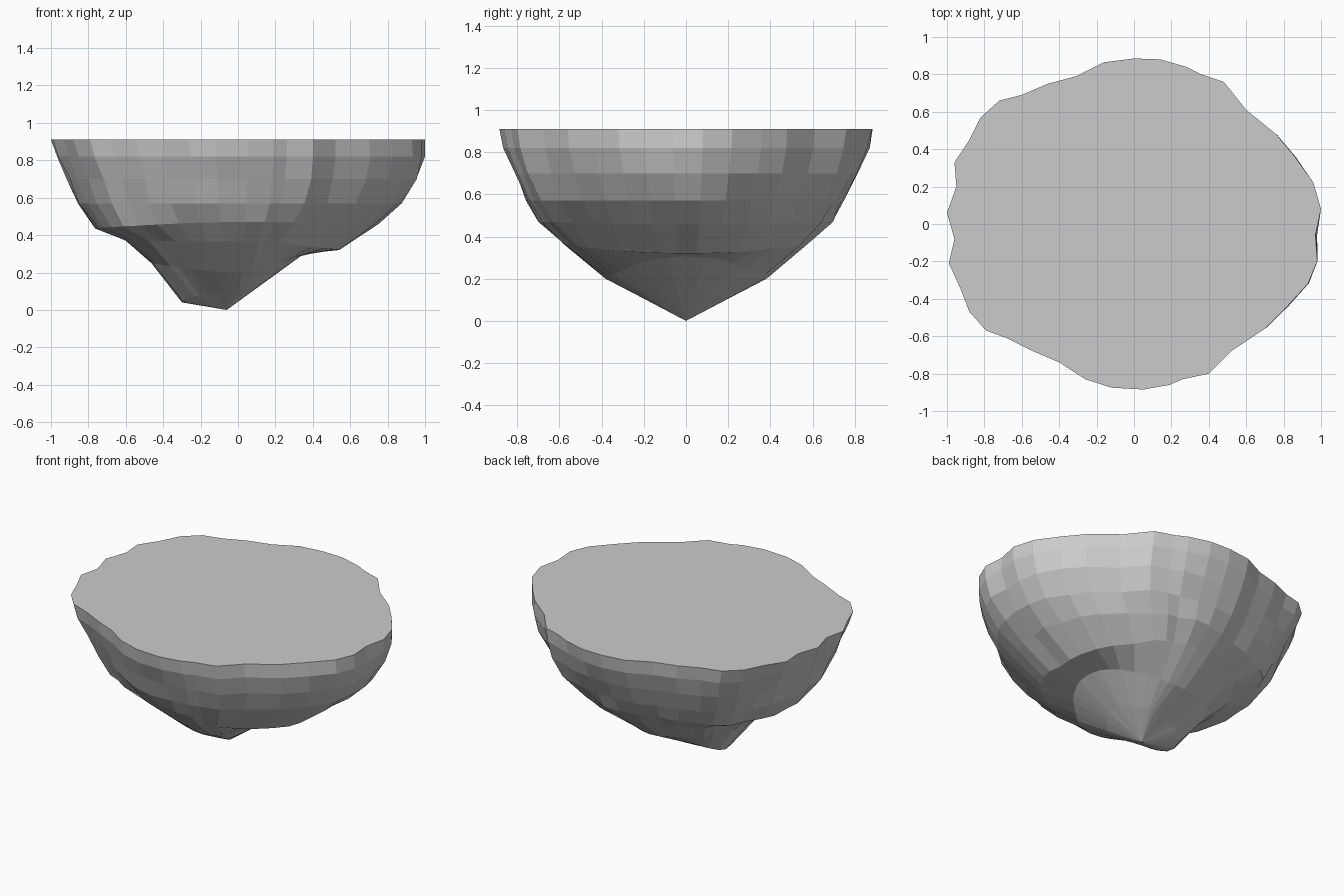
import bpy, bmesh, math, random

if "Cube" in bpy.data.objects:
    bpy.data.objects.remove(bpy.data.objects["Cube"])

random.seed(4)

# Rim outline seen from above, counter-clockwise from the right
rim = [(1.0, .08), (.96, .22), (.86, .36), (.76, .48), (.60, .61), (.48, .76), (.36, .80), (.28, .84),
       (.14, .88), (0, .885), (-.16, .865), (-.31, .79), (-.46, .75), (-.60, .69), (-.72, .66), (-.82, .57),
       (-.88, .45), (-.96, .33), (-.95, .20), (-1.0, .06), (-.96, -.08), (-.99, -.21), (-.93, -.34),
       (-.88, -.47), (-.79, -.57), (-.68, -.61), (-.54, -.68), (-.40, -.74), (-.26, -.83), (-.12, -.875),
       (.05, -.885), (.19, -.86), (.26, -.83), (.40, -.80), (.52, -.68), (.70, -.56), (.82, -.44),
       (.93, -.32), (.98, -.20), (.97, -.06)]

# Rings: reach towards -x, +x and y, height at -x, +x and y, roughness
rings = [(1.0, 1.0, .885, .91, .91, .91, 0),
         (.97, 1.0, .87, .82, .82, .82, .006),
         (.92, .965, .82, .70, .70, .70, .012),
         (.86, .88, .755, .57, .57, .57, .018),
         (.77, .74, .69, .435, .46, .47, .02),
         (.60, .55, .58, .37, .32, .365, .02),
         (.46, .36, .38, .25, .305, .20, .01),
         (.30, .15, .19, .04, .153, .10, 0)]

bm = bmesh.new()
loops = []
for k, (left, right, side, z_left, z_right, z_side, rough) in enumerate(rings):
    loop = []
    for x, y in rim:
        r = math.hypot(x, y)
        c = x / r
        reach, z_end = (right, z_right) if x > 0 else (left, z_left)
        # The lowest ring dips to a narrow lobe on the left
        blend = abs(c) ** (4 if k == 7 and x < 0 else 2)
        z = z_side + (z_end - z_side) * blend
        # Lower rings lose part of the rim's notches
        even = 1 / math.sqrt(c * c + (y / r / .885) ** 2)
        s = (1 + (even / r - 1) * min(.6, k * .12)) * (1 + random.uniform(-rough, rough))
        loop.append(bm.verts.new((x * reach * s, y * side / .885 * s, z)))
    loops.append(loop)

# Faceted sides
n = len(rim)
for upper, lower in zip(loops, loops[1:]):
    for i in range(n):
        j = (i + 1) % n
        bm.faces.new((upper[i], lower[i], lower[j], upper[j]))

# Flat top and pointed underside
centre = bm.verts.new((0, 0, .91))
tip = bm.verts.new((-.06, 0, 0))
for i in range(n):
    j = (i + 1) % n
    bm.faces.new((loops[0][i], loops[0][j], centre))
    bm.faces.new((loops[-1][j], loops[-1][i], tip))
bmesh.ops.recalc_face_normals(bm, faces=bm.faces[:])

mesh = bpy.data.meshes.new("floating_rock")
bm.to_mesh(mesh)
bm.free()
bpy.context.collection.objects.link(bpy.data.objects.new("floating_rock", mesh))
